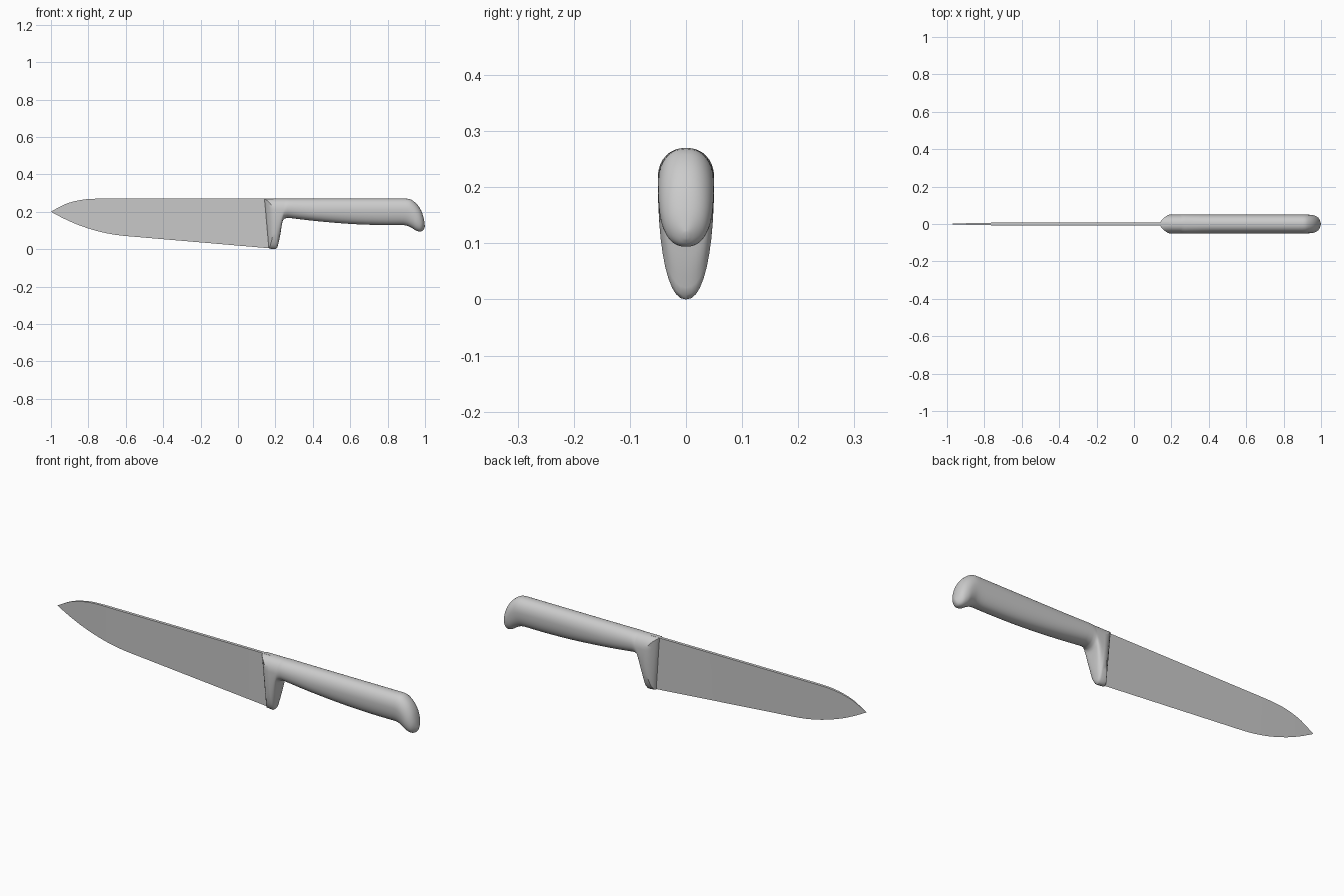
import bpy, bmesh, math

if "Cube" in bpy.data.objects:
    bpy.data.objects.remove(bpy.data.objects["Cube"], do_unlink=True)

grey = bpy.data.materials.new("light grey")
grey.use_nodes = True
grey.diffuse_color = (0.6, 0.6, 0.6, 1)
grey.node_tree.nodes["Principled BSDF"].inputs["Base Color"].default_value = (0.6, 0.6, 0.6, 1)


def finish(name, bm, angle):
    bmesh.ops.remove_doubles(bm, verts=bm.verts, dist=1e-5)
    bmesh.ops.recalc_face_normals(bm, faces=bm.faces)
    mesh = bpy.data.meshes.new(name)
    bm.to_mesh(mesh)
    bm.free()
    mesh.materials.append(grey)
    obj = bpy.data.objects.new(name, mesh)
    bpy.context.collection.objects.link(obj)
    bpy.ops.object.select_all(action='DESELECT')
    obj.select_set(True)
    bpy.context.view_layer.objects.active = obj
    bpy.ops.object.shade_smooth_by_angle(angle=math.radians(angle))


def spline(points, steps):
    """Catmull-Rom curve through tuples of any length."""
    p = [points[0]] + points + [points[-1]]
    out = []
    for i in range(1, len(p) - 2):
        for s in range(steps):
            t = s / steps
            out.append(tuple(
                b + t * (c - a) / 2 + t * t * (a - 2.5 * b + 2 * c - d / 2)
                + t ** 3 * (1.5 * b - a / 2 - 1.5 * c + d / 2)
                for a, b, c, d in zip(*p[i - 1:i + 3])))
    return out + [points[-1]]


def bridge(bm, a, b):
    n = len(a)
    for i in range(n):
        bm.faces.new((a[i], a[(i + 1) % n], b[(i + 1) % n], b[i]))


# Blade: wedge section between spine and cutting edge
spine = [(-0.75, 0.27), (-0.81, 0.267), (-0.87, 0.257), (-0.93, 0.238), (-1, 0.2)]
edge = [(-0.55, 0.066), (-0.65, 0.076), (-0.75, 0.096), (-0.85, 0.128), (-0.93, 0.163), (-1, 0.2)]
spine = [(0.19, 0.27)] + spline(spine, 4)
edge = [(0.19, 0.003)] + spline(edge, 4)


def height(line, x):
    for (x1, z1), (x2, z2) in zip(line, line[1:]):
        if x >= x2 - 1e-6:
            return z1 + (z2 - z1) * (x1 - x) / (x1 - x2)


bm = bmesh.new()
previous = None
for x in sorted({round(p[0], 4) for p in spine + edge} - {-1.0}, reverse=True):
    top, low = height(spine, x), height(edge, x)
    w = 0.0075 * min(1, (top - low) / 0.19)
    ring = [bm.verts.new(c) for c in ((x, -w, top), (x, w, top), (x, 0, low))]
    if previous:
        bridge(bm, previous, ring)
    else:
        bm.faces.new(ring)
    previous = ring
tip = bm.verts.new((-1, 0, 0.2))
for i in range(3):
    bm.faces.new((previous[i], previous[(i + 1) % 3], tip))
finish("blade", bm, 30)

# Handle with bolster: sections given as top x, top z, bottom x, bottom z, half width, front bulge
bolster = [(0.14, 0.27, 0.165, 0.003, 0.05, 0.042), (0.19, 0.27, 0.2, 0, 0.05, 0.012),
           (0.205, 0.27, 0.21, 0.008, 0.05, 0)]
neck = [(0.205, 0.27, 0.21, 0.008, 0.05, 0), (0.225, 0.27, 0.223, 0.06, 0.05, 0),
        (0.245, 0.27, 0.233, 0.12, 0.05, 0), (0.26, 0.27, 0.242, 0.157, 0.05, 0),
        (0.275, 0.27, 0.265, 0.168, 0.05, 0)]
grip = [(0.275, 0.27, 0.265, 0.168, 0.05, 0), (0.42, 0.27, 0.42, 0.15, 0.05, 0),
        (0.6, 0.27, 0.6, 0.135, 0.05, 0), (0.76, 0.27, 0.76, 0.129, 0.05, 0),
        (0.9, 0.27, 0.88, 0.129, 0.05, 0)]
butt = [(0.9, 0.27, 0.88, 0.129, 0.05, 0), (0.925, 0.265, 0.905, 0.125, 0.05, 0),
        (0.957, 0.24, 0.932, 0.112, 0.049, 0), (0.98, 0.205, 0.95, 0.1, 0.045, 0),
        (0.993, 0.165, 0.97, 0.094, 0.035, 0), (0.998, 0.135, 0.985, 0.097, 0.018, 0),
        (0.999, 0.12, 0.995, 0.108, 0.004, 0)]
sections = bolster[:2] + spline(neck, 3)[:-1] + spline(grip, 4)[:-1] + spline(butt, 3)

SIDES = 40
bm = bmesh.new()


def section_ring(tx, tz, bx, bz, w, bulge):
    ring = []
    length = tz - bz
    crown = min(0.06, length * 0.5)
    for i in range(SIDES):
        a = 2 * math.pi * i / SIDES
        s, c = math.sin(a), math.cos(a)
        side = math.copysign(abs(s) ** 0.88, s)
        drop = crown * (1 - c) if c > 0 else crown + (length - crown) * abs(c) ** 0.92
        f = drop / length
        ring.append(bm.verts.new((tx + (bx - tx) * f + bulge * side * side, w * side, tz - drop)))
    return ring


rings = [section_ring(*s) for s in sections]
for a, b in zip(rings, rings[1:]):
    bridge(bm, a, b)
bm.faces.new(rings[-1])

# Rounded front face of the bolster, built as rows across its width
tx, tz, bx, bz, w, bulge = sections[0]
rows = []
for i in range(SIDES // 2 + 1):
    right, left = rings[0][i], rings[0][-i % SIDES]
    if right is left:
        rows.append([right] * 9)
        continue
    y, z = right.co.y, right.co.z
    line = tx + (bx - tx) * (tz - z) / (tz - bz)
    inner = [bm.verts.new((line + bulge * (y * t / 4 / w) ** 2, y * t / 4, z)) for t in range(3, -4, -1)]
    rows.append([right] + inner + [left])
for a, b in zip(rows, rows[1:]):
    for j in range(8):
        quad = list(dict.fromkeys((a[j], a[j + 1], b[j + 1], b[j])))
        bm.faces.new(quad)
finish("handle", bm, 40)
